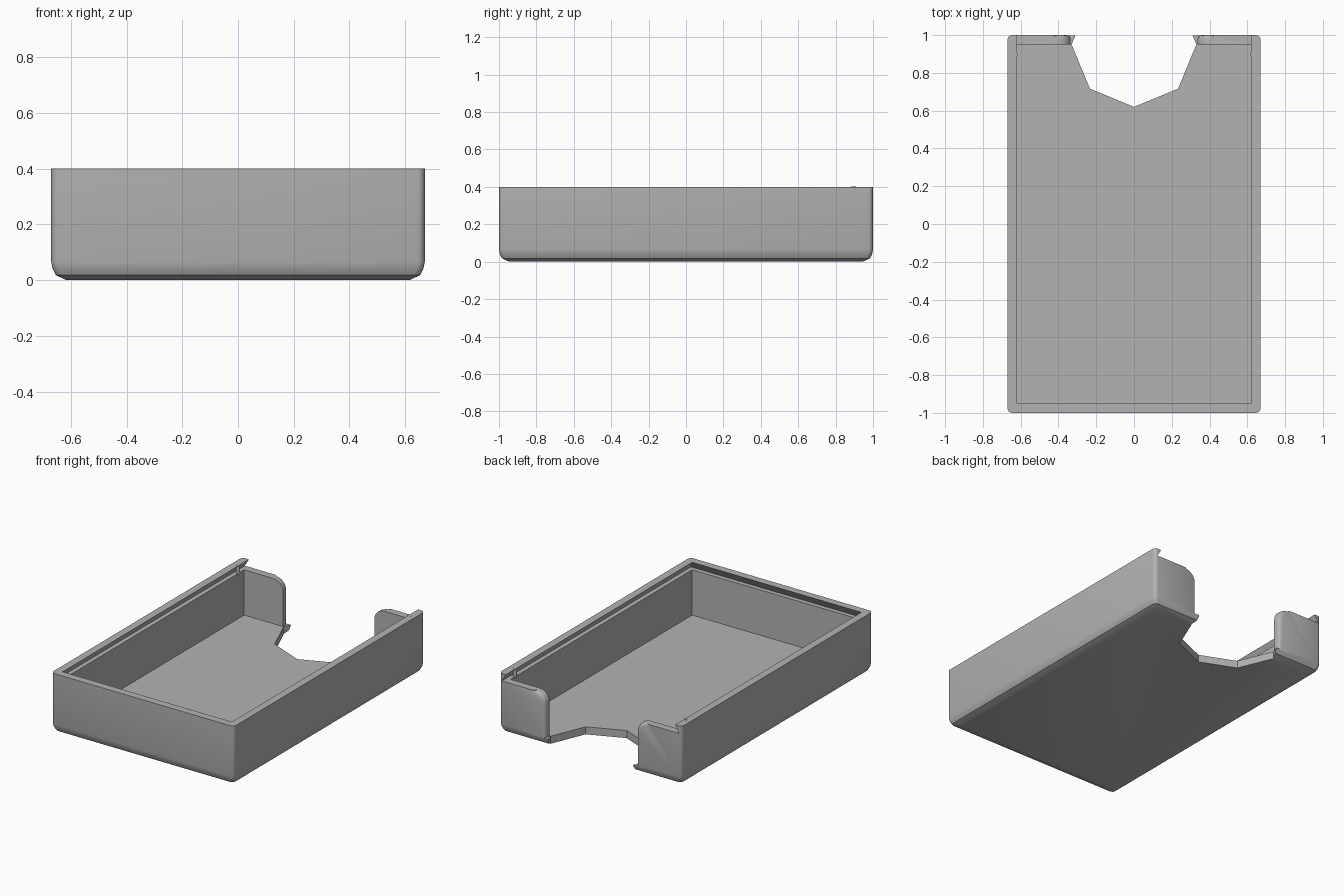
import bpy, bmesh, math

if "Cube" in bpy.data.objects:
    bpy.data.objects.remove(bpy.data.objects["Cube"])

HX, HY, TOP = 0.67, 1.0, 0.40        # outer half sizes and height
WALL, FLOOR, LEDGE = 0.05, 0.05, 0.35

grey = bpy.data.materials.new("plain grey")
grey.use_nodes = True
colour = (0.45, 0.45, 0.45, 1)
grey.diffuse_color = colour
grey.node_tree.nodes["Principled BSDF"].inputs["Base Color"].default_value = colour


def loft(name, rings):
    """Solid skinned through rings with equal point counts."""
    bm = bmesh.new()
    loops = [[bm.verts.new(p) for p in ring] for ring in rings]
    n = len(loops[0])
    for a, b in zip(loops, loops[1:]):
        for i in range(n):
            j = (i + 1) % n
            bm.faces.new((a[i], a[j], b[j], b[i]))
    bm.faces.new(loops[0][::-1])
    bm.faces.new(loops[-1])
    bmesh.ops.recalc_face_normals(bm, faces=bm.faces)
    mesh = bpy.data.meshes.new(name)
    bm.to_mesh(mesh)
    bm.free()
    mesh.materials.append(grey)
    obj = bpy.data.objects.new(name, mesh)
    bpy.context.collection.objects.link(obj)
    return obj


def rounded_ring(hx, hy, r, z, steps=4):
    ring = []
    for q, (sx, sy) in enumerate([(1, 1), (-1, 1), (-1, -1), (1, -1)]):
        for k in range(steps + 1):
            a = math.pi / 2 * (q + k / steps)
            ring.append((sx * (hx - r) + r * math.cos(a),
                         sy * (hy - r) + r * math.sin(a), z))
    return ring


def rect(x, y0, y1, z):
    return [(x, y0, z), (x, y1, z), (-x, y1, z), (-x, y0, z)]


def disc(x, y, r, z, n):
    return [(x + r * math.cos(math.tau * i / n),
             y + r * math.sin(math.tau * i / n), z) for i in range(n)]


def cut(target, cutter):
    cutter.hide_render = True
    mod = target.modifiers.new(cutter.name, 'BOOLEAN')
    mod.object, mod.operation, mod.solver = cutter, 'DIFFERENCE', 'EXACT'
    bpy.context.view_layer.objects.active = target
    bpy.ops.object.modifier_apply(modifier=mod.name)
    bpy.data.objects.remove(cutter)


# Outer tray shell with softened bottom edges
profile = [(0.055, 0), (0.016, 0.018), (0.005, 0.04), (0, 0.065), (0, TOP)]
tray = loft("tray", [rounded_ring(HX - i, HY - i, 0.025, z) for i, z in profile])

# Main cavity
ix, iy = HX - WALL, HY - WALL
cut(tray, loft("cavity", [rect(ix, -iy, iy, z) for z in (FLOOR, TOP + 0.1)]))

# Undercut lid channel, open at the back
u = 0.03
cut(tray, loft("lid_channel", [rect(ix + u, -iy - u, 1.2, LEDGE),
                               rect(ix, -iy, 1.2, TOP),
                               rect(ix, -iy, 1.2, TOP + 0.1)]))


# Back opening with rounded tab corners, flaring at the outer face
def opening(y, flare):
    w, r = 0.335, 0.07
    side = [(w + flare, FLOOR)]
    for k in range(7):
        a = math.pi / 2 * k / 6
        side.append((w + flare + r * (1 - math.cos(a)),
                     LEDGE - flare * 0.5 - r + r * math.sin(a)))
    side.append((side[-1][0], TOP + 0.1))
    return [(x, y, z) for x, z in side] + [(-x, y, z) for x, z in reversed(side)]


flares = [(0.9, 0), (0.975, 0), (0.988, 0.004), (0.997, 0.013), (1.001, 0.025), (1.1, 0.025)]
cut(tray, loft("back_opening", [opening(y, f) for y, f in flares]))

# Eight-sided finger notch in the floor
cut(tray, loft("finger_notch", [disc(0, iy, 0.33, z, 8) for z in (-0.1, FLOOR + 0.1)]))

tray.select_set(True)
bpy.context.view_layer.objects.active = tray
bpy.ops.object.shade_smooth_by_angle(angle=math.radians(32))

# Small lid catches inside the channel
for side, label in ((1, "left"), (-1, "right")):
    loft(label + "_lid_catch", [disc(side * 0.627, 0.895, 0.013, z, 12)
                                for z in (LEDGE - 0.01, TOP + 0.001)])
